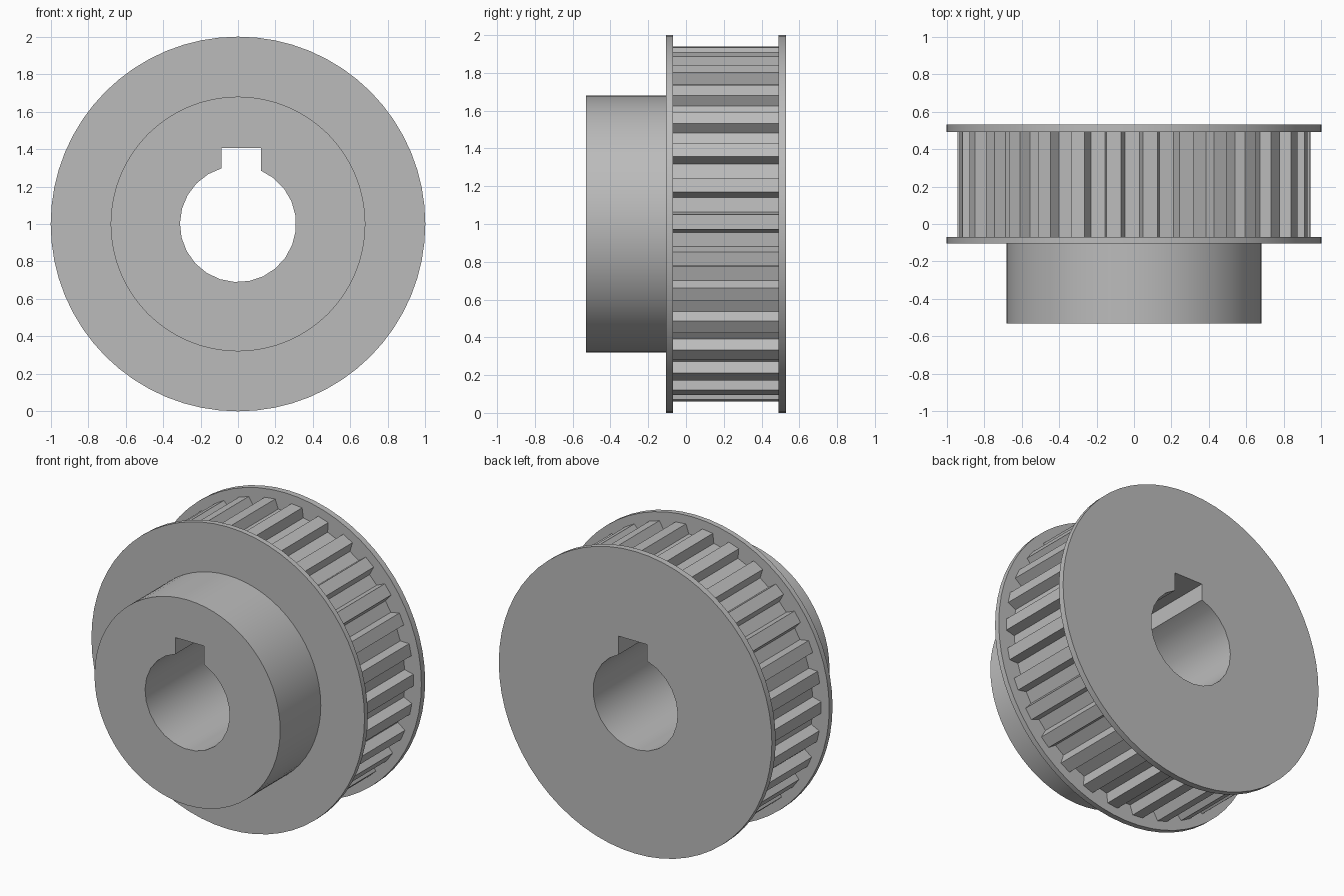
import bpy
import bmesh
from math import sin, cos, asin, pi, radians

cube = bpy.data.objects.get("Cube")
if cube:
    bpy.data.objects.remove(cube, do_unlink=True)

steel = bpy.data.materials.new("grey_steel")
steel.use_nodes = True
colour = (0.5, 0.5, 0.5, 1)
steel.diffuse_color = colour
steel.node_tree.nodes["Principled BSDF"].inputs["Base Color"].default_value = colour

CENTRE_Z = 1.0
BORE = 0.31
KEY_LEFT, KEY_RIGHT, KEY_TOP = -0.087, 0.123, 0.407
TEETH = 30


def polar(r, a):
    return (r * cos(a), r * sin(a))


def circle(r, sides):
    return [polar(r, 2 * pi * i / sides + pi / 2) for i in range(sides)]


def bore_outline(steps=22):
    # Round bore, opened at the top by a square keyway
    start = pi / 2 + asin(-KEY_LEFT / BORE)
    end = pi / 2 - asin(KEY_RIGHT / BORE) + 2 * pi
    arc = [polar(BORE, start + (end - start) * i / steps) for i in range(steps + 1)]
    return arc + [(KEY_RIGHT, KEY_TOP), (KEY_LEFT, KEY_TOP)]


def tooth_outline(tip=0.942, root=0.88):
    # Narrow lands between wide belt grooves
    pts = []
    for i in range(TEETH):
        middle = radians(6.65) + 2 * pi * i / TEETH
        for r, offset in ((tip, -3.65), (root, -2.5), (root, 2.5), (tip, 3.65)):
            pts.append(polar(r, middle + radians(offset)))
    return pts


def bored_prism(name, outline, y0, y1):
    # Fill between the outline and the bore, then extrude along y
    bm = bmesh.new()
    edges = []
    for loop in (outline, bore_outline()):
        verts = [bm.verts.new((x, y0, z + CENTRE_Z)) for x, z in loop]
        edges += [bm.edges.new((v, verts[i - 1])) for i, v in enumerate(verts)]
    bmesh.ops.triangle_fill(bm, edges=edges, use_beauty=True)
    out = bmesh.ops.extrude_face_region(bm, geom=bm.faces[:], use_keep_orig=True)
    moved = [g for g in out["geom"] if isinstance(g, bmesh.types.BMVert)]
    bmesh.ops.translate(bm, verts=moved, vec=(0, y1 - y0, 0))
    bmesh.ops.recalc_face_normals(bm, faces=bm.faces[:])
    mesh = bpy.data.meshes.new(name)
    bm.to_mesh(mesh)
    bm.free()
    mesh.materials.append(steel)
    obj = bpy.data.objects.new(name, mesh)
    bpy.context.collection.objects.link(obj)
    bpy.ops.object.select_all(action="DESELECT")
    obj.select_set(True)
    bpy.context.view_layer.objects.active = obj
    bpy.ops.object.shade_smooth_by_angle(angle=radians(25))


bored_prism("hub", circle(0.68, 64), -0.53, -0.105)
bored_prism("front_flange", circle(1.0, 64), -0.105, -0.07)
bored_prism("toothed_rim", tooth_outline(), -0.07, 0.49)
bored_prism("rear_flange", circle(1.0, 64), 0.49, 0.53)
